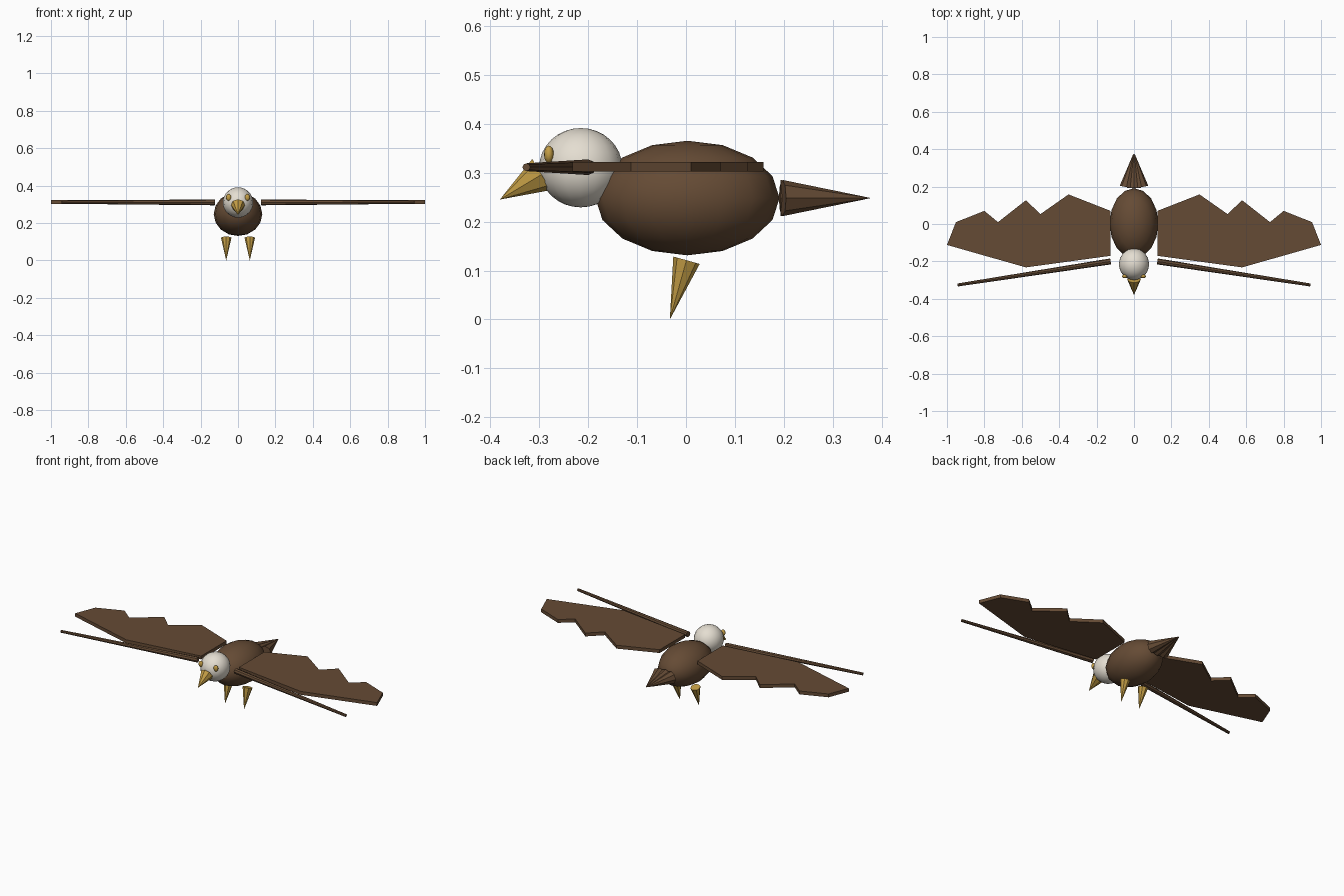
import bpy, bmesh
from mathutils import Vector

cube = bpy.data.objects.get("Cube")
if cube:
    bpy.data.objects.remove(cube, do_unlink=True)


def material(name, rgb):
    m = bpy.data.materials.new(name)
    m.use_nodes = True
    m.diffuse_color = (*rgb, 1)
    m.node_tree.nodes["Principled BSDF"].inputs["Base Color"].default_value = (*rgb, 1)
    return m


BROWN = material("feather brown", (0.13, 0.07, 0.035))
CREAM = material("head cream", (0.78, 0.73, 0.64))
GOLD = material("beak gold", (0.55, 0.34, 0.06))


def finish(name, bm, mat, smooth=False):
    bmesh.ops.recalc_face_normals(bm, faces=bm.faces)
    for f in bm.faces:
        f.smooth = smooth
    mesh = bpy.data.meshes.new(name)
    bm.to_mesh(mesh)
    bm.free()
    mesh.materials.append(mat)
    ob = bpy.data.objects.new(name, mesh)
    bpy.context.collection.objects.link(ob)
    return ob


def ellipsoid(name, centre, radii, mat, segs=16, rings=8):
    bm = bmesh.new()
    bmesh.ops.create_uvsphere(bm, u_segments=segs, v_segments=rings, radius=1)
    bmesh.ops.scale(bm, vec=radii, verts=bm.verts)
    bmesh.ops.translate(bm, vec=centre, verts=bm.verts)
    return finish(name, bm, mat, smooth=True)


def cone(name, base, tip, r_base, mat, r_tip=0, sides=8):
    """Tapered cone running from base to tip."""
    base, tip = Vector(base), Vector(tip)
    axis = tip - base
    bm = bmesh.new()
    bmesh.ops.create_cone(bm, cap_ends=True, segments=sides, radius1=r_base,
                          radius2=r_tip, depth=axis.length)
    turn = axis.to_track_quat('Z', 'Y').to_matrix()
    bmesh.ops.rotate(bm, cent=(0, 0, 0), matrix=turn, verts=bm.verts)
    bmesh.ops.translate(bm, vec=(base + tip) / 2, verts=bm.verts)
    return finish(name, bm, mat)


def slab(name, outline, z, thick, mat):
    bm = bmesh.new()
    face = bm.faces.new([bm.verts.new((x, y, z)) for x, y in outline])
    top = bmesh.ops.extrude_face_region(bm, geom=[face])["geom"]
    bmesh.ops.translate(bm, vec=(0, 0, thick),
                        verts=[v for v in top if isinstance(v, bmesh.types.BMVert)])
    return finish(name, bm, mat)


# Body, head and beak
ellipsoid("body", (0, 0.003, 0.248), (0.13, 0.188, 0.117), BROWN)
ellipsoid("head", (0, -0.215, 0.31), (0.081, 0.085, 0.081), CREAM, rings=16)
cone("beak", (0, -0.295, 0.296), (0, -0.38, 0.245), 0.037, GOLD)

# Tail feathers fan in to one tip
for label, x, y in (("left", 0.04, 0.197), ("middle", 0, 0.193), ("right", -0.04, 0.197)):
    cone("tail_feather_" + label, (x, y, 0.248), (x * 0.06, 0.378, 0.248), 0.037, BROWN)

# Wing outline with a stepped trailing edge
WING = [(0.125, 0.07), (0.35, 0.158), (0.5, 0.053), (0.578, 0.127), (0.727, 0.01),
        (0.8, 0.07), (0.952, 0.01), (1, -0.112), (0.578, -0.232), (0.125, -0.17)]

# Paired parts
for side, s in (("left", 1), ("right", -1)):
    slab("wing_" + side, [(s * x, y) for x, y in WING], 0.302, 0.02, BROWN)
    cone("wing_spar_" + side, (s * 0.125, -0.2, 0.311), (s * 0.943, -0.326, 0.311),
         0.016, BROWN, r_tip=0.008)
    ellipsoid("eye_" + side, (s * 0.05, -0.28, 0.337), (0.014, 0.01, 0.018), GOLD, 12, 8)
    cone("leg_" + side, (s * 0.063, 0.001, 0.121), (s * 0.063, -0.033, 0), 0.028, GOLD)
